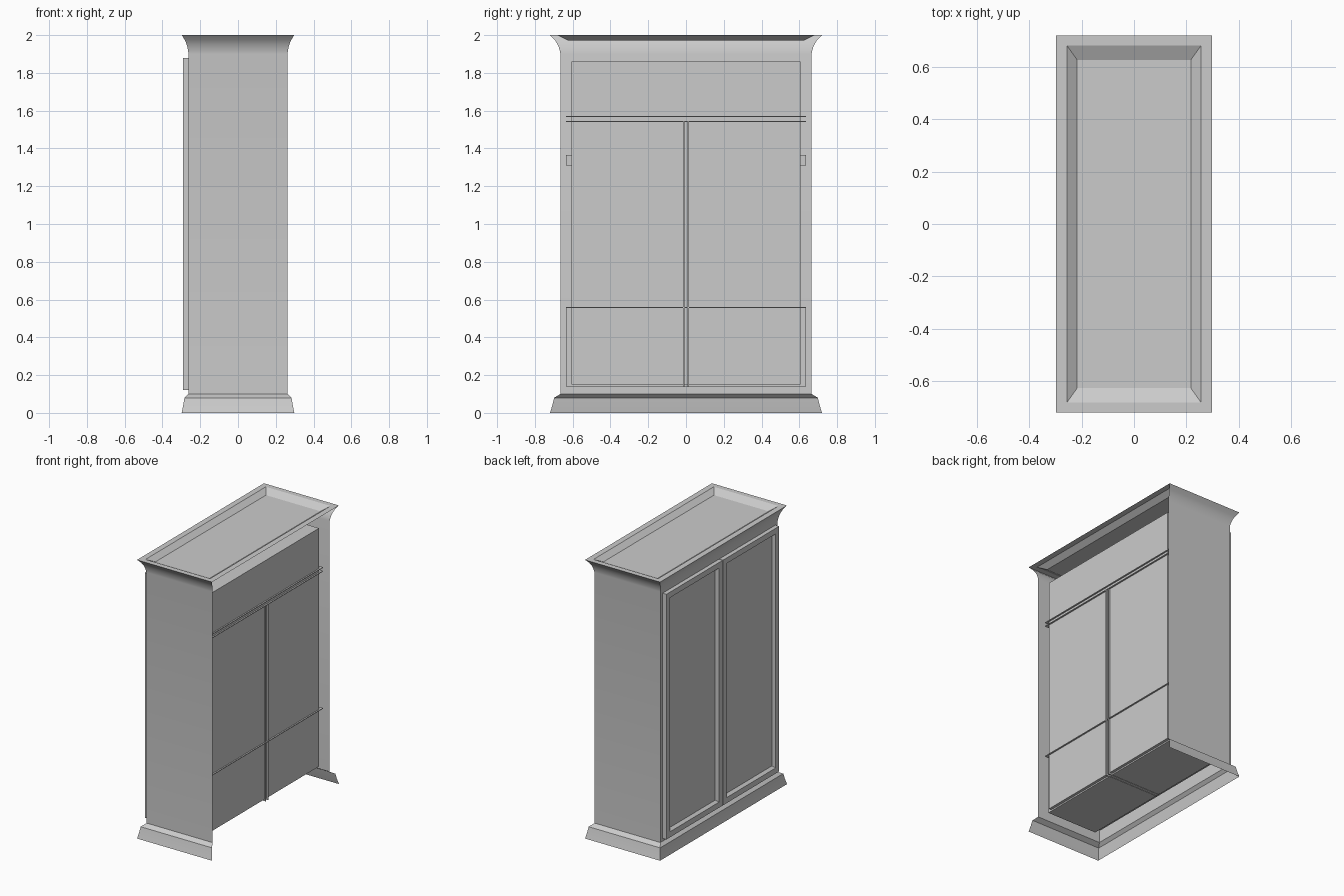
import bpy, bmesh

if "Cube" in bpy.data.objects:
    bpy.data.objects.remove(bpy.data.objects["Cube"])


def loft(name, rings, skip=(), cap_start=False, cap_end=False, smooth=False):
    """Skin four-cornered rings; sides listed in skip stay open."""
    bm = bmesh.new()
    rows = [[bm.verts.new(p) for p in r] for r in rings]
    for a, b in zip(rows, rows[1:]):
        for i in range(4):
            if i not in skip:
                j = (i + 1) % 4
                bm.faces.new((a[i], a[j], b[j], b[i]))
    if cap_start:
        bm.faces.new(rows[0][::-1])
    if cap_end:
        bm.faces.new(rows[-1])
    bmesh.ops.delete(bm, geom=[v for v in bm.verts if not v.link_faces], context='VERTS')
    me = bpy.data.meshes.new(name)
    bm.to_mesh(me)
    bm.free()
    ob = bpy.data.objects.new(name, me)
    bpy.context.collection.objects.link(ob)
    if smooth:
        bpy.ops.object.select_all(action='DESELECT')
        ob.select_set(True)
        bpy.context.view_layer.objects.active = ob
        bpy.ops.object.shade_smooth_by_angle(angle=0.45)
    return ob


def flat_ring(hx, hy, z):
    return [(-hx, -hy, z), (hx, -hy, z), (hx, hy, z), (-hx, hy, z)]


def box(name, x0, x1, y0, y1, z0, z1):
    rings = [[(x0, y0, z), (x1, y0, z), (x1, y1, z), (x0, y1, z)] for z in (z0, z1)]
    return loft(name, rings, cap_start=True, cap_end=True)


BX, BY = 0.262, 0.665      # half depth and half width of the case
OX, OY = 0.036, 0.055      # how far the mouldings stand out

# Case with plinth and cove cornice, open at the back (+x)
profile = [(0, 1), (0.04, 0.78), (0.08, 0.6), (0.085, 0.45), (0.1, 0), (1.9, 0),
           (1.915, 0.05), (1.935, 0.15), (1.955, 0.32), (1.975, 0.55), (2.0, 1)]
loft("case", [flat_ring(BX + OX * t, BY + OY * t, z) for z, t in profile],
     skip=(1,), smooth=True)

# Sunken top with a flat rim
loft("top_tray", [flat_ring(BX + OX, BY + OY, 2.0), flat_ring(0.257, 0.683, 2.0),
                  flat_ring(0.217, 0.627, 1.972)], cap_end=True)

# Inner cabinet, its back panel set inside the case
box("inner_cabinet", -0.22, 0.22, -0.605, 0.605, 0.15, 1.86)

# Two doors with sunken panels
for side, y0, y1 in (("left", 0.002, 0.64), ("right", -0.64, -0.002)):
    rings = []
    for x, m in ((-0.262, 0), (-0.292, 0), (-0.292, 0.04), (-0.272, 0.055)):
        a, b, c, d = y0 + m, y1 - m, 0.12 + m, 1.88 - m
        rings.append([(x, b, c), (x, a, c), (x, a, d), (x, b, d)])
    loft("door_" + side, rings, cap_end=True)

# Shelf boards showing through the back panel
for name, z in (("shelf_upper_top", 1.566), ("shelf_upper_bottom", 1.54),
                ("shelf_lower", 0.555)):
    box(name, -0.22, 0.23, -0.635, 0.635, z, z + 0.005)

# Lower compartment and the upright divider
box("lower_compartment", -0.2, 0.2, -0.635, 0.635, 0.14, 0.555)
for s in (-1, 1):
    box("divider", -0.2, 0.23, s * 0.012 - 0.003, s * 0.012 + 0.003, 0.138, 1.54)

# Hanging rail
box("hanging_rail", -0.03, 0.03, -0.635, 0.635, 1.31, 1.365)
